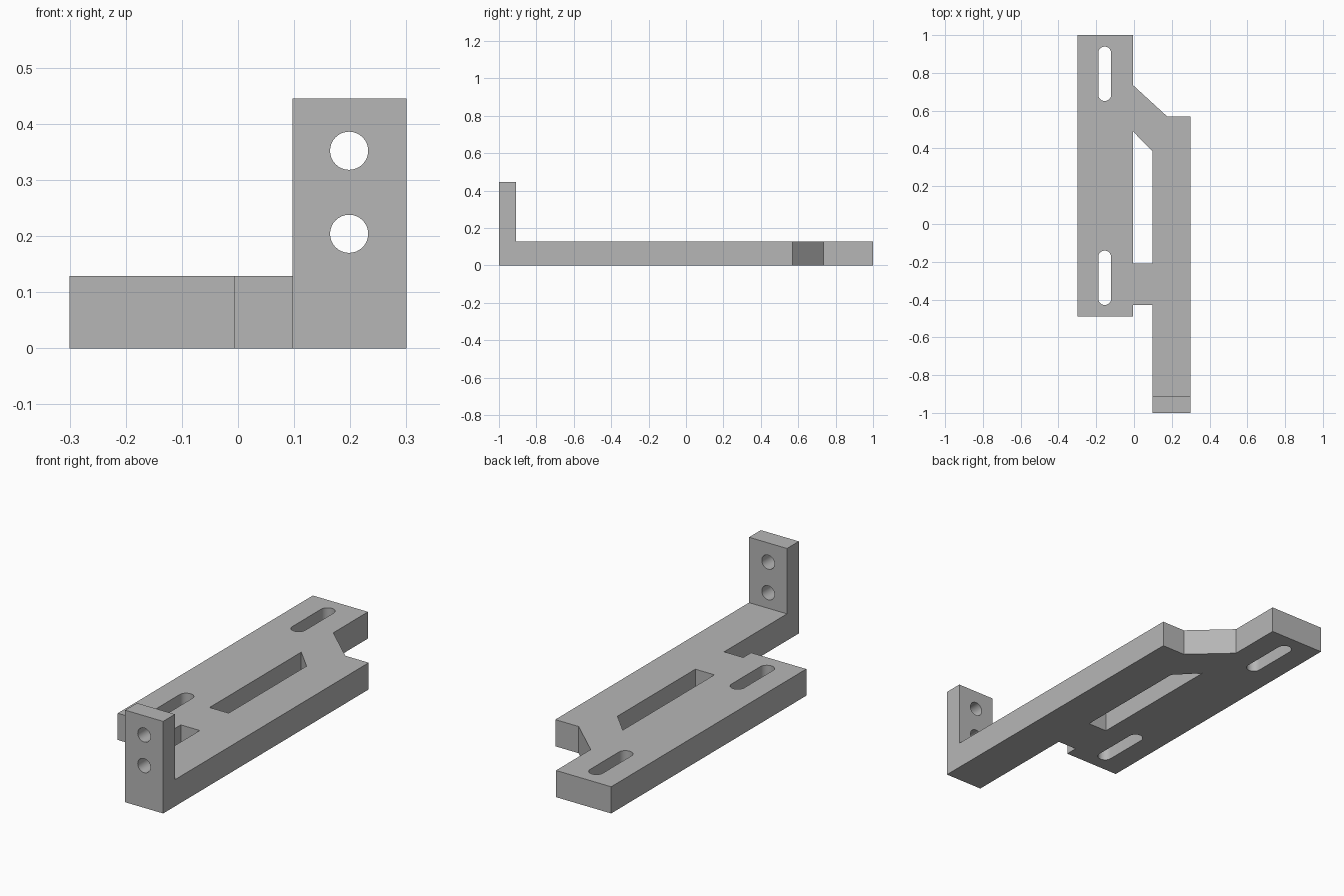
import bpy, bmesh
from math import cos, sin, pi, radians
from mathutils import Matrix

default = bpy.data.objects.get("Cube")
if default:
    bpy.data.objects.remove(default, do_unlink=True)

# Main dimensions
THICK, TAB_TOP = 0.129, 0.445
LEFT, BAR_EDGE, ARM_EDGE, RIGHT = -0.3, -0.005, 0.097, 0.3
TAB_BACK = -0.91
RADIUS = 0.034

grey = bpy.data.materials.new("plain grey")
grey.use_nodes = True
colour = (0.47, 0.47, 0.47, 1)
grey.diffuse_color = colour
grey.node_tree.nodes["Principled BSDF"].inputs["Base Color"].default_value = colour


def prism(name, outline, low, high, matrix=Matrix()):
    """Extrude a flat outline from low to high along local z."""
    bm = bmesh.new()
    face = bm.faces.new([bm.verts.new((x, y, low)) for x, y in outline])
    extruded = bmesh.ops.extrude_face_region(bm, geom=[face])["geom"]
    top = [v for v in extruded if isinstance(v, bmesh.types.BMVert)]
    bmesh.ops.translate(bm, verts=top, vec=(0, 0, high - low))
    bmesh.ops.recalc_face_normals(bm, faces=bm.faces)
    bm.transform(matrix)
    mesh = bpy.data.meshes.new(name)
    bm.to_mesh(mesh)
    bm.free()
    mesh.materials.append(grey)
    obj = bpy.data.objects.new(name, mesh)
    bpy.context.collection.objects.link(obj)
    return obj


def slot(x, y0, y1, steps=16):
    """Round-ended outline running along y between two arc centres."""
    return [(x + RADIUS * cos(pi * (i / steps + end)),
             (y0 if end else y1) + RADIUS * sin(pi * (i / steps + end)))
            for end in (0, 1) for i in range(steps + 1)]


def circle(x, y, steps=32):
    return [(x + RADIUS * cos(2 * pi * i / steps),
             y + RADIUS * sin(2 * pi * i / steps)) for i in range(steps)]


def combine(target, other, operation):
    """Apply a boolean and remove the helper."""
    bpy.context.view_layer.objects.active = target
    mod = target.modifiers.new(operation.title(), 'BOOLEAN')
    mod.operation, mod.solver, mod.object = operation, 'EXACT', other
    bpy.ops.object.modifier_apply(modifier=mod.name)
    bpy.data.objects.remove(other, do_unlink=True)


# Base plate: long mounting bar joined to the offset arm
plate = prism("mounting_bracket", [
    (LEFT, -0.49), (BAR_EDGE, -0.49), (BAR_EDGE, -0.43), (ARM_EDGE, -0.43),
    (ARM_EDGE, TAB_BACK), (RIGHT, TAB_BACK), (RIGHT, 0.57), (0.175, 0.57),
    (BAR_EDGE, 0.735), (BAR_EDGE, 1), (LEFT, 1)], 0, THICK)

# Upright tab at the front end of the arm
tab = prism("upright_tab", [(ARM_EDGE, -1), (RIGHT, -1),
                            (RIGHT, TAB_BACK), (ARM_EDGE, TAB_BACK)], 0, TAB_TOP)
combine(plate, tab, 'UNION')

# Clean the seam where tab and plate meet
bm = bmesh.new()
bm.from_mesh(plate.data)
bmesh.ops.remove_doubles(bm, verts=bm.verts, dist=0.0001)
bmesh.ops.dissolve_limit(bm, angle_limit=radians(1), verts=bm.verts, edges=bm.edges)
bm.to_mesh(plate.data)
bm.free()

# Window between bar and arm, and the two adjustment slots
window = [(BAR_EDGE, -0.21), (ARM_EDGE, -0.21), (ARM_EDGE, 0.385), (BAR_EDGE, 0.49)]
for outline in (window, slot(-0.155, 0.685, 0.905), slot(-0.155, -0.395, -0.175)):
    combine(plate, prism("cutter", outline, -0.1, 0.3), 'DIFFERENCE')

# Two bolt holes through the tab
upright = Matrix.Rotation(pi / 2, 4, 'X')
for z in (0.204, 0.352):
    combine(plate, prism("cutter", circle(0.198, z), 0.8, 1.1, upright), 'DIFFERENCE')

# Smooth the hole walls, keep the flat edges sharp
bpy.ops.object.select_all(action='DESELECT')
plate.select_set(True)
bpy.context.view_layer.objects.active = plate
bpy.ops.object.shade_smooth_by_angle(angle=radians(30))
